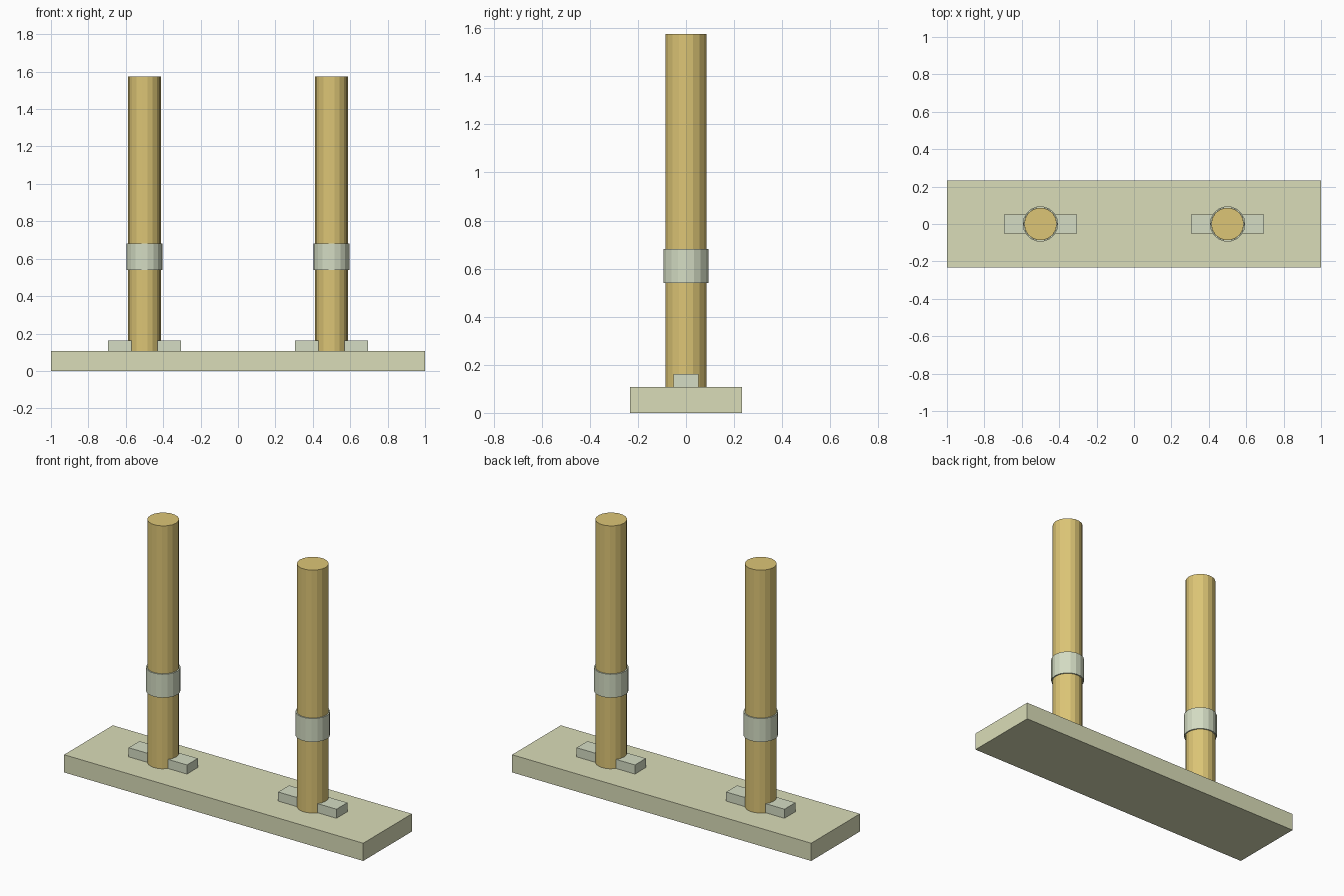
import bpy
from math import pi

if "Cube" in bpy.data.objects:
    bpy.data.objects.remove(bpy.data.objects["Cube"])


def material(name, color):
    m = bpy.data.materials.new(name)
    m.diffuse_color = (*color, 1)
    m.use_nodes = True
    m.node_tree.nodes["Principled BSDF"].inputs["Base Color"].default_value = m.diffuse_color
    return m


PALE = material("pale_green", (0.70, 0.72, 0.48))
MINT = material("pale_mint", (0.66, 0.72, 0.55))
TAN = material("tan", (0.72, 0.56, 0.18))
SIDES = 18


def finish(name, mat):
    o = bpy.context.object
    o.name = name
    o.data.materials.append(mat)
    return o


def box(name, mat, x, z0, z1, sx, sy):
    bpy.ops.mesh.primitive_cube_add(size=1, location=(x, 0, (z0 + z1) / 2))
    o = finish(name, mat)
    o.scale = (sx, sy, z1 - z0)
    bpy.ops.object.transform_apply(location=False, rotation=False, scale=True)


def cylinder(name, mat, x, z0, z1, r, cap="NGON"):
    bpy.ops.mesh.primitive_cylinder_add(
        vertices=SIDES, radius=r, depth=z1 - z0, end_fill_type=cap,
        location=(x, 0, (z0 + z1) / 2), rotation=(0, 0, pi / 2))
    return finish(name, mat)


# Base plank
box("base", PALE, 0, 0, 0.107, 2.0, 0.465)

for side, x in (("left", -0.5), ("right", 0.5)):
    # Foot bar, post and the band round it
    box(f"{side}_foot_bar", MINT, x, 0.107, 0.162, 0.39, 0.104)
    cylinder(f"{side}_post", TAN, x, 0.107, 1.575, 0.087)
    band = cylinder(f"{side}_band", MINT, x, 0.54, 0.682, 0.095, "NOTHING")
    shell = band.modifiers.new("wall", "SOLIDIFY")
    shell.thickness = 0.007
    shell.offset = -1
